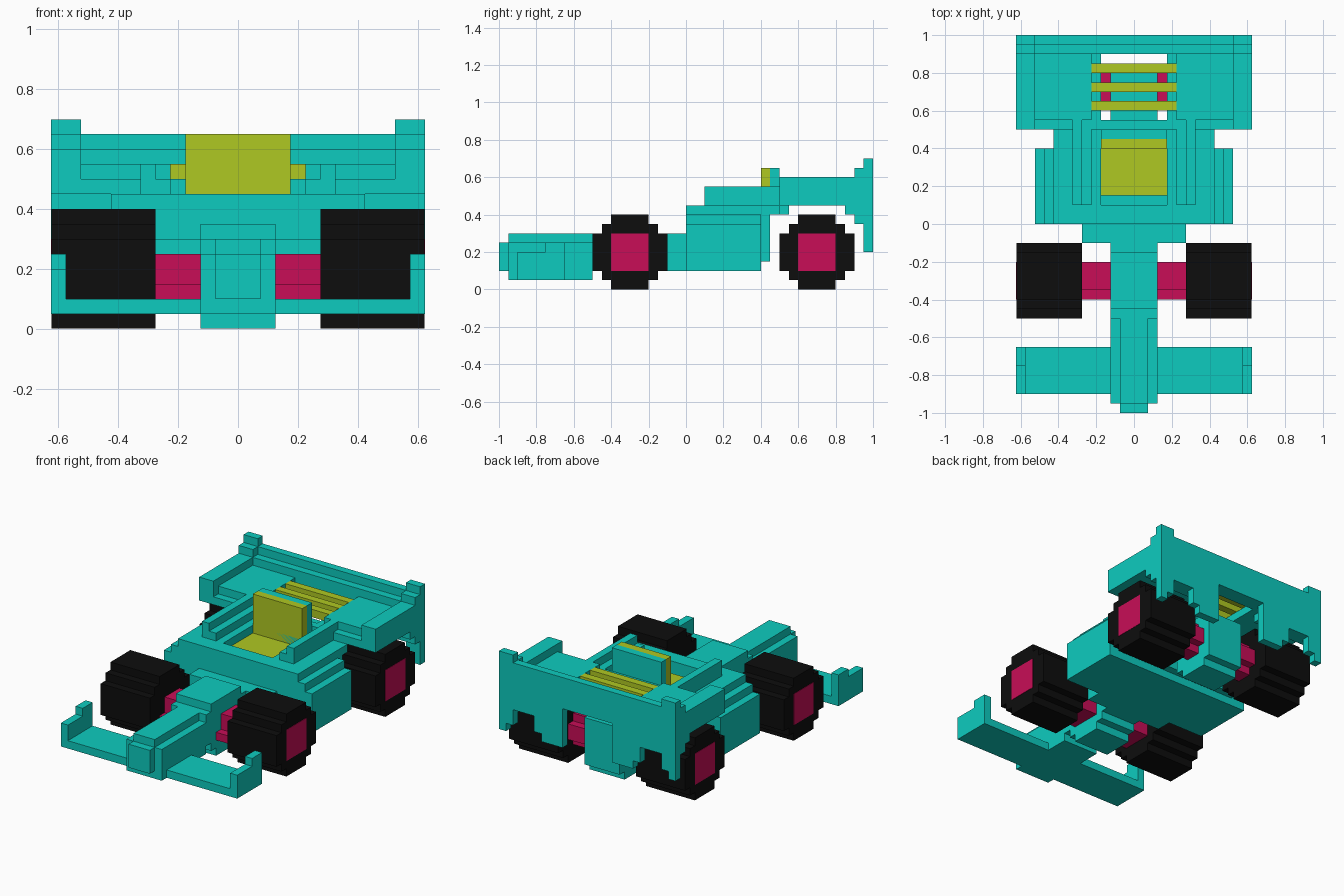
import bpy, bmesh

if "Cube" in bpy.data.objects:
    bpy.data.objects.remove(bpy.data.objects["Cube"])


def material(name, rgb):
    m = bpy.data.materials.new(name)
    m.diffuse_color = (*rgb, 1)
    m.use_nodes = True
    m.node_tree.nodes["Principled BSDF"].inputs["Base Color"].default_value = m.diffuse_color
    return m


TEAL = material("teal", (0.004, 0.60, 0.52))
OLIVE = material("olive_yellow", (0.43, 0.58, 0.016))
PINK = material("crimson", (0.58, 0.004, 0.095))
BLACK = material("black", (0.004, 0.004, 0.004))


def part(name, mat, centre=(), sides=()):
    """One object from boxes (x0, x1, y0, y1, z0, z1); 'centre' boxes are
    (half_width, y0, y1, z0, z1), 'sides' boxes are mirrored in x."""
    boxes = [(-w, w, *r) for w, *r in centre]
    for x0, x1, *r in sides:
        boxes += [(x0, x1, *r), (-x1, -x0, *r)]
    bm = bmesh.new()
    for x0, x1, y0, y1, z0, z1 in boxes:
        vs = bmesh.ops.create_cube(bm, size=1)["verts"]
        for v in vs:
            v.co = (x1 if v.co.x > 0 else x0,
                    y1 if v.co.y > 0 else y0,
                    z1 if v.co.z > 0 else z0)
    me = bpy.data.meshes.new(name)
    bm.to_mesh(me)
    bm.free()
    me.materials.append(mat)
    ob = bpy.data.objects.new(name, me)
    bpy.context.collection.objects.link(ob)
    return ob


def stepped_disc(name, mat, x0, x1, y, z, steps):
    """Blocky wheel along x: extruded stair-step outline of (half_y, half_z)."""
    quarter = []
    for i, (a, b) in enumerate(steps):
        if i:
            quarter.append((steps[i - 1][0], b))
        quarter.append((a, b))
    # walk the four quadrants
    out = [(a, b) for a, b in quarter]
    out += [(a, -b) for a, b in reversed(quarter)]
    out += [(-a, -b) for a, b in quarter]
    out += [(-a, b) for a, b in reversed(quarter)]
    bm = bmesh.new()
    f = bm.faces.new([bm.verts.new((x0, y + a, z + b)) for a, b in out])
    ext = bmesh.ops.extrude_face_region(bm, geom=[f])["geom"]
    for v in ext:
        if isinstance(v, bmesh.types.BMVert):
            v.co.x = x1
    bmesh.ops.recalc_face_normals(bm, faces=bm.faces)
    bmesh.ops.triangulate(bm, faces=[g for g in bm.faces if len(g.verts) > 4])
    me = bpy.data.meshes.new(name)
    bm.to_mesh(me)
    bm.free()
    me.materials.append(mat)
    bpy.context.collection.objects.link(bpy.data.objects.new(name, me))


# Wheels with hub plates
WHEEL = [(0.1, 0.2), (0.15, 0.15), (0.2, 0.1)]
for end, y in (("front", -0.3), ("rear", 0.7)):
    for side, s in (("right", 1), ("left", -1)):
        stepped_disc(f"{end}_{side}_wheel", BLACK, s * 0.275, s * 0.623, y, 0.2, WHEEL)
    part(f"{end}_hubs", PINK, sides=[(0.6, 0.625, y - 0.1, y + 0.1, 0.1, 0.3)])

# Axles
part("front_axle", PINK, sides=[(0.12, 0.28, -0.35, -0.2, 0.1, 0.25),
                                (0.12, 0.28, -0.4, -0.35, 0.1, 0.15)])
part("rear_axle", PINK, sides=[(0.12, 0.28, 0.6, 0.8, 0.15, 0.25),
                               (0.12, 0.28, 0.65, 0.75, 0.1, 0.3)])

# Front wing with end plates
part("front_wing", TEAL, [(0.625, -0.9, -0.65, 0.05, 0.1)],
     [(0.575, 0.625, -0.9, -0.65, 0.1, 0.2), (0.575, 0.625, -0.75, -0.65, 0.2, 0.25)])

# Nose and front axle housing
part("nose", TEAL, [(0.075, -1, -0.95, 0.1, 0.25),
                    (0.125, -0.95, -0.5, 0.05, 0.25),
                    (0.075, -0.95, -0.5, 0.25, 0.3)])
part("front_housing", TEAL, [(0.125, -0.5, -0.1, 0.1, 0.3),
                             (0.125, -0.45, -0.15, 0.05, 0.35),
                             (0.125, -0.4, -0.2, 0, 0.1)])
part("front_bulkhead", TEAL, [(0.275, -0.1, 0, 0.1, 0.3)])

# Main tub with stepped sides around the cockpit opening
part("body", TEAL,
     [(0.525, 0, 0.4, 0.1, 0.35),
      (0.475, 0, 0.1, 0.35, 0.4), (0.425, 0, 0.1, 0.4, 0.45),
      (0.425, 0.4, 0.45, 0.15, 0.45), (0.425, 0.45, 0.5, 0.4, 0.45),
      (0.225, 0.5, 0.55, 0.4, 0.5)],
     [(0.175, 0.475, 0.1, 0.4, 0.35, 0.4), (0.175, 0.425, 0.1, 0.4, 0.4, 0.45)])
part("cockpit_rails", TEAL,
     sides=[(0.275, 0.325, 0.1, 0.55, 0.45, 0.55), (0.225, 0.275, 0.1, 0.55, 0.45, 0.5)])

# Seat and its support
part("seat", OLIVE, [(0.175, 0.15, 0.4, 0.35, 0.4), (0.175, 0.4, 0.45, 0.4, 0.65)])
part("headrest", TEAL, [(0.175, 0.45, 0.5, 0.45, 0.65)])

# Rear deck, fenders and lower arch steps
part("rear_deck", TEAL,
     sides=[(0.225, 0.525, 0.5, 0.55, 0.45, 0.5), (0.225, 0.525, 0.55, 0.9, 0.45, 0.55),
            (0.175, 0.225, 0.55, 0.9, 0.45, 0.5),
            (0.225, 0.625, 0.85, 0.95, 0.4, 0.45), (0.225, 0.625, 0.9, 0.95, 0.35, 0.4)])
part("rear_fenders", TEAL, sides=[(0.525, 0.625, 0.5, 0.95, 0.45, 0.6),
                                  (0.525, 0.625, 0.9, 0.95, 0.6, 0.65)])

# Rear wall: stepped top, wheel arches and central opening
part("rear_wall", TEAL,
     [(0.525, 0.9, 0.95, 0.45, 0.6), (0.625, 0.95, 1, 0.45, 0.65)],
     [(0.525, 0.625, 0.95, 1, 0.65, 0.7),
      (0.175, 0.625, 0.95, 1, 0.35, 0.45),
      (0.575, 0.625, 0.95, 1, 0.2, 0.35), (0.525, 0.575, 0.95, 1, 0.25, 0.35),
      (0.325, 0.375, 0.95, 1, 0.25, 0.35), (0.175, 0.325, 0.95, 1, 0.2, 0.35)])

# Rear housing between the wheels
part("rear_housing", TEAL, [(0.125, 0.55, 0.85, 0.05, 0.35), (0.125, 0.6, 0.8, 0, 0.05)])

# Engine cover slats
for i in range(3):
    part(f"engine_slat_{i + 1}", OLIVE, [(0.225, 0.6 + 0.1 * i, 0.65 + 0.1 * i, 0.5, 0.55)])
